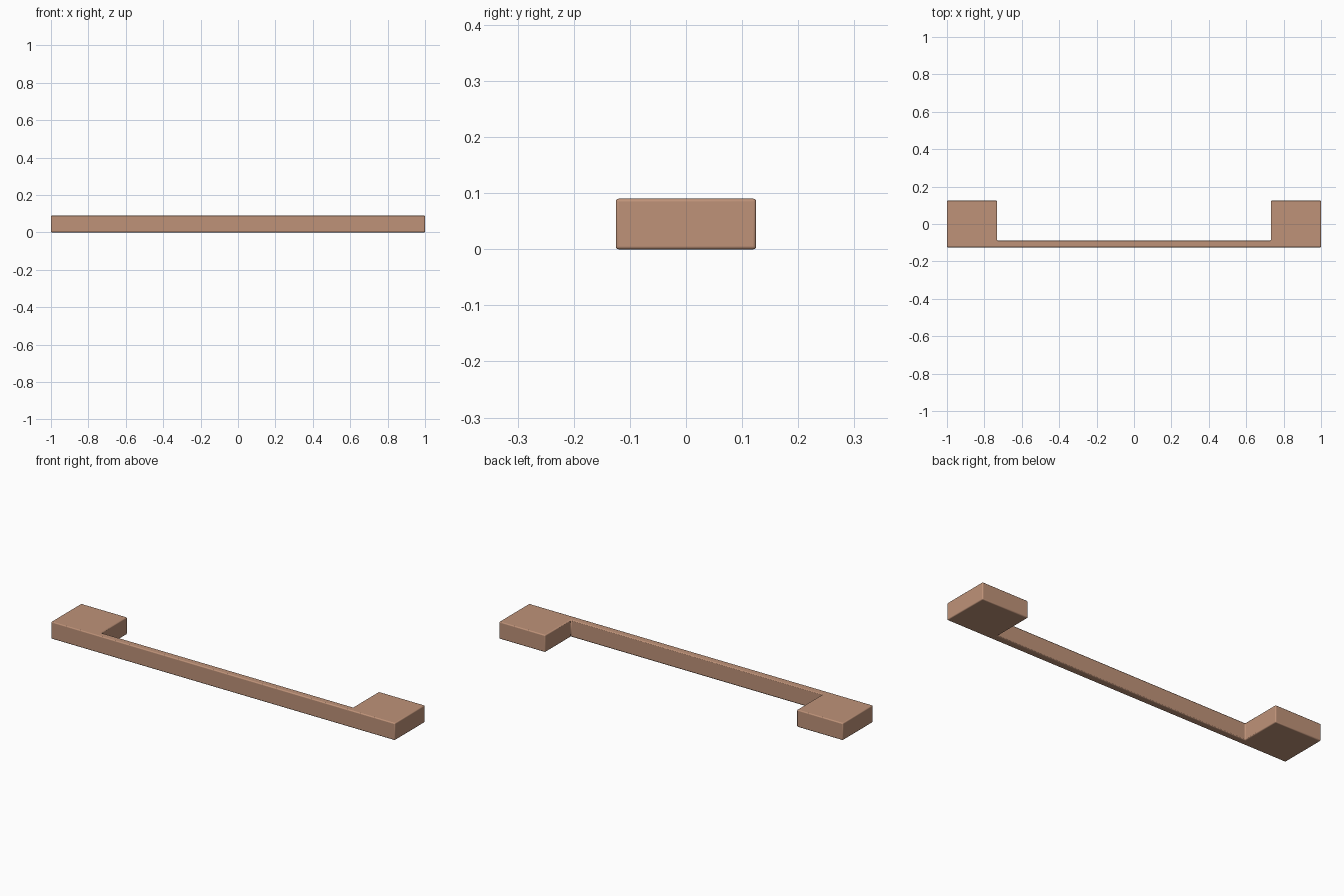
import bpy, bmesh, math

if "Cube" in bpy.data.objects:
    bpy.data.objects.remove(bpy.data.objects["Cube"])

HEIGHT = 0.09
COLOUR = (0.52, 0.29, 0.19, 1.0)

# U-shaped plan: right half, mirrored to the left
half = [(1.0, -0.125), (1.0, 0.125), (0.732, 0.125), (0.732, -0.089)]
plan = half + [(-x, y) for x, y in reversed(half)]

# Handle body: plan extruded upward
bm = bmesh.new()
base = bm.faces.new([bm.verts.new((x, y, 0)) for x, y in plan])
extruded = bmesh.ops.extrude_face_region(bm, geom=[base])
top_verts = [v for v in extruded["geom"] if isinstance(v, bmesh.types.BMVert)]
bmesh.ops.translate(bm, verts=top_verts, vec=(0, 0, HEIGHT))
bmesh.ops.recalc_face_normals(bm, faces=bm.faces)
mesh = bpy.data.meshes.new("pull_handle")
bm.to_mesh(mesh)
bm.free()
handle = bpy.data.objects.new("pull_handle", mesh)
bpy.context.collection.objects.link(handle)

# Small rounded edges
bevel = handle.modifiers.new("rounded_edges", "BEVEL")
bevel.width = 0.005
bevel.segments = 3
bevel.limit_method = 'ANGLE'
bevel.angle_limit = math.radians(30)

# Smooth shading on the rounded edges
bpy.context.view_layer.objects.active = handle
handle.select_set(True)
bpy.ops.object.shade_smooth_by_angle(angle=math.radians(35))

# Copper colour
copper = bpy.data.materials.new("copper")
copper.diffuse_color = COLOUR
copper.use_nodes = True
copper.node_tree.nodes["Principled BSDF"].inputs["Base Color"].default_value = copper.diffuse_color
mesh.materials.append(copper)
